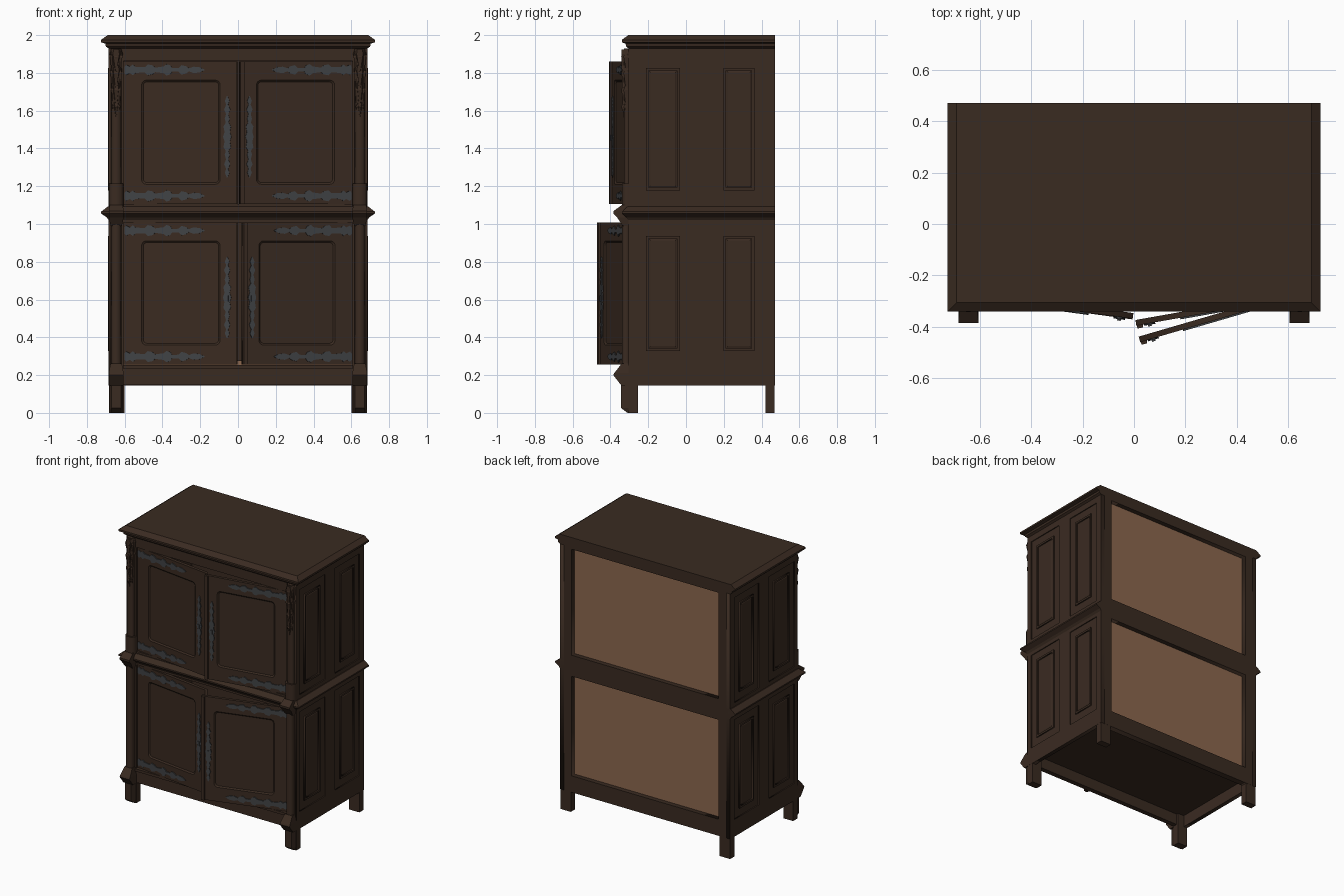
import bpy, bmesh, math
from mathutils import Matrix

if "Cube" in bpy.data.objects:
    bpy.data.objects.remove(bpy.data.objects["Cube"])


def material(name, rgb):
    m = bpy.data.materials.new(name)
    m.diffuse_color = (*rgb, 1)
    m.use_nodes = True
    m.node_tree.nodes["Principled BSDF"].inputs["Base Color"].default_value = m.diffuse_color
    return m


WOOD = material("dark_wood", (0.042, 0.0238, 0.0152))
BACK = material("light_back_wood", (0.262, 0.136, 0.076))
IRON = material("dark_iron", (0.052, 0.055, 0.059))

# Plate frames: (u, v, w) to world, w pointing outward
FRONT = Matrix(((1, 0, 0, 0), (0, 0, -1, 0), (0, 1, 0, 0), (0, 0, 0, 1)))
REAR = Matrix(((1, 0, 0, 0), (0, 0, 1, 0), (0, 1, 0, 0), (0, 0, 0, 1)))
RIGHT = Matrix(((0, 0, 1, 0), (1, 0, 0, 0), (0, 1, 0, 0), (0, 0, 0, 1)))
FLIP = Matrix.Diagonal((-1, 1, 1, 1))
IDENT = Matrix.Identity(4)


def finish(name, bm, mat, M=IDENT):
    bm.transform(M)
    bmesh.ops.remove_doubles(bm, verts=bm.verts, dist=1e-5)
    bmesh.ops.recalc_face_normals(bm, faces=bm.faces)
    me = bpy.data.meshes.new(name)
    bm.to_mesh(me)
    bm.free()
    me.materials.clear()
    me.materials.append(mat)
    ob = bpy.data.objects.new(name, me)
    bpy.context.collection.objects.link(ob)
    return ob


def stack(name, loops, mat=WOOD, M=IDENT):
    """Solid through stacked outlines (points, height)."""
    bm = bmesh.new()
    rings = [[bm.verts.new((u, v, z)) for u, v in pts] for pts, z in loops]
    for r, s in zip(rings, rings[1:]):
        for i in range(len(r)):
            j = (i + 1) % len(r)
            bm.faces.new((r[i], r[j], s[j], s[i]))
    bm.faces.new(rings[0])
    bm.faces.new(rings[-1])
    return finish(name, bm, mat, M)


def rect(u0, u1, v0, v1, r=0.0):
    if not r:
        return [(u0, v0), (u1, v0), (u1, v1), (u0, v1)]
    out = []
    for q, (cu, cv) in enumerate(((u1 - r, v1 - r), (u0 + r, v1 - r), (u0 + r, v0 + r), (u1 - r, v0 + r))):
        for k in range(5):
            a = math.pi / 2 * (q + k / 4)
            out.append((cu + r * math.cos(a), cv + r * math.sin(a)))
    return out


def inset(u0, u1, v0, v1, d):
    return (u0 + d, u1 - d, v0 + d, v1 - d)


def loft(name, rects, mat=WOOD, M=IDENT):
    """Solid through stacked rectangles (x0, x1, y0, y1, z)."""
    return stack(name, [(rect(*r[:4]), r[4]) for r in rects], mat, M)


def box(name, x0, x1, y0, y1, z0, z1, mat=WOOD, M=IDENT):
    return loft(name, [(x0, x1, y0, y1, z0), (x0, x1, y0, y1, z1)], mat, M)


def plate(name, loops, w0, w1, mat=WOOD, M=IDENT):
    """Flat plate from outlines; inner outlines become holes."""
    cu = bpy.data.curves.new(name, 'CURVE')
    cu.dimensions, cu.fill_mode, cu.extrude = '2D', 'BOTH', (w1 - w0) / 2
    for pts in loops:
        sp = cu.splines.new('POLY')
        sp.points.add(len(pts) - 1)
        for p, (u, v) in zip(sp.points, pts):
            p.co = (u, v, 0, 1)
        sp.use_cyclic_u = True
    ob = bpy.data.objects.new(name, cu)
    bpy.context.collection.objects.link(ob)
    me = bpy.data.meshes.new_from_object(ob.evaluated_get(bpy.context.evaluated_depsgraph_get()))
    bm = bmesh.new()
    bm.from_mesh(me)
    bpy.data.objects.remove(ob)
    bpy.data.curves.remove(cu)
    bpy.data.meshes.remove(me)
    return finish(name, bm, mat, M @ Matrix.Translation((0, 0, (w0 + w1) / 2)))


# Cornice and middle moulding, pointed in profile, flush at the back
def moulding(name, steps):
    loft(name, [(-h, h, f, 0.47, z) for h, f, z in steps])


moulding("cornice", [(0.685, -0.305, 1.93), (0.70, -0.317, 1.94), (0.702, -0.32, 1.955),
                     (0.725, -0.34, 1.962), (0.725, -0.34, 1.975), (0.69, -0.305, 2.0)])
moulding("middle_moulding", [(0.685, -0.305, 1.02), (0.695, -0.315, 1.035), (0.725, -0.34, 1.055),
                             (0.725, -0.34, 1.065), (0.69, -0.31, 1.092)])

# Interior floor and inner back, front rails
box("floor", -0.655, 0.655, -0.27, 0.44, 0.23, 0.25)
box("inner_back", -0.655, 0.655, 0.405, 0.415, 0.275, 1.93)
box("bottom_rail", -0.61, 0.61, -0.305, -0.27, 0.15, 0.235)
box("bottom_rail_lip", -0.61, 0.61, -0.315, -0.26, 0.235, 0.254)
box("middle_rail", -0.61, 0.61, -0.305, -0.25, 1.008, 1.106)
box("top_rail", -0.61, 0.61, -0.305, -0.25, 1.862, 1.94)

# Back frame with two light panels
plate("back_frame", [rect(-0.656, 0.656, 0.145, 1.935), rect(-0.592, 0.592, 0.265, 0.99),
                     rect(-0.592, 0.592, 1.143, 1.915)], 0.425, 0.47, WOOD, REAR)
for label, z0, z1 in (("lower", 0.25, 1.005), ("upper", 1.125, 1.93)):
    box(label + "_back_panel", -0.61, 0.61, 0.42, 0.436, z0, z1, BACK)

# Sides: frame with four framed panels
OPENINGS = [(y0, y1, z0, z1) for y0, y1 in ((-0.27, 0.025), (0.14, 0.42))
            for z0, z1 in ((0.27, 0.995), (1.12, 1.885))]
for M, S, side in ((RIGHT, IDENT, "right"), (FLIP @ RIGHT, FLIP, "left")):
    plate(side + "_side_frame", [rect(-0.305, 0.47, 0.145, 1.935)] + [rect(*o) for o in OPENINGS],
          0.655, 0.685, WOOD, M)
    for o in OPENINGS:
        a = inset(*o, 0.058)
        box(side + "_side_panel", *o, 0.655, 0.678, WOOD, M)
        plate(side + "_panel_moulding", [rect(*a), rect(*inset(*a, 0.014))], 0.675, 0.687, WOOD, M)
        loft(side + "_panel_field", [(*inset(*a, 0.014), 0.676), (*inset(*a, 0.024), 0.682)], WOOD, M)

    # Feet and corner posts with faceted pilasters
    box(side + "_rear_foot", 0.60, 0.684, 0.42, 0.469, 0, 0.16, WOOD, S)
    box(side + "_front_foot", 0.605, 0.684, -0.305, -0.255, 0, 0.16, WOOD, S)
    box(side + "_front_post", 0.605, 0.67, -0.304, -0.255, 0.15, 1.94, WOOD, S)
    for label, f, z0, z1, w in (("lower", -0.34, 0.2, 1.02, 0.03), ("upper", -0.328, 1.08, 1.93, 0.03)):
        c = 0.645
        plate(side + "_" + label + "_pilaster",
              [[(c - w, -0.30), (c - w * 0.6, f), (c + w * 0.6, f), (c + w, -0.30)]], z0, z1, WOOD, S)
    stack(side + "_foot_facet", [([(0.606, -0.30), (0.62, f), (0.67, f), (0.683, -0.30)], z)
                                 for f, z in ((-0.31, 0), (-0.343, 0.025), (-0.343, 0.16))], WOOD, S)
    # Pointed blocks on the post
    loft(side + "_base_block", [(0.605, 0.684, -0.343, -0.27, 0.146), (0.605, 0.684, -0.385, -0.27, 0.2),
                                (0.605, 0.684, -0.38, -0.27, 0.21), (0.615, 0.675, -0.34, -0.27, 0.262)], WOOD, S)
    loft(side + "_middle_block", [(0.615, 0.675, -0.335, -0.27, 0.99), (0.605, 0.684, -0.365, -0.27, 1.035),
                                  (0.605, 0.684, -0.385, -0.27, 1.055), (0.605, 0.684, -0.385, -0.27, 1.068),
                                  (0.61, 0.68, -0.34, -0.27, 1.10)], WOOD, S)
    plate(side + "_post_plinth", [[(0.605, -0.29), (0.605, -0.315), (0.62, -0.34), (0.67, -0.34),
                                   (0.684, -0.315), (0.684, -0.29)]], 1.09, 1.215, WOOD, S)
    # Carved hanging ornament: tiers of tapering leaves
    for i, (z0, z1, w) in enumerate(((1.565, 1.66, 0.022), (1.61, 1.75, 0.029),
                                     (1.70, 1.84, 0.034), (1.80, 1.925, 0.038))):
        f = -0.332 - 0.003 * i
        stack(side + "_carved_tier", [([(0.645 + a * w * k, y) for a, y in
                                       ((-1, -0.295), (-0.9, -0.31), (-0.45, f), (0.45, f), (0.9, -0.31), (1, -0.295))], z)
                                      for z, k in ((z0, 0.1), (z1 - 0.025, 1), (z1, 0.75))], WOOD, S)
        for dx in (-0.65, 0, 0.65):
            x = 0.645 + dx * w
            d = 0.012 if dx else 0.0
            loft(side + "_carved_leaf", [(x - 0.002, x + 0.002, -0.33 + d, -0.29, z0 + 0.02),
                                         (x - 0.008, x + 0.008, -0.343 + d, -0.29, z1 - 0.04),
                                         (x - 0.004, x + 0.004, -0.33 + d, -0.29, z1 - 0.01)], WOOD, S)

# Iron outlines: (distance along, half width)
STRAP = [(0, .016), (.01, .027), (.03, .017), (.045, .028), (.06, .016), (.11, .014), (.125, .029), (.15, .024),
         (.165, .012), (.21, .018), (.225, .030), (.245, .024), (.255, .009), (.29, .010), (.305, .025),
         (.33, .019), (.345, .008), (.37, .017), (.40, .014), (.428, .002)]
LOCK = [(0, .002), (.025, .012), (.045, .005), (.07, .016), (.095, .006), (.12, .013), (.14, .007), (.16, .020),
        (.19, .014), (.215, .022), (.24, .014), (.27, .020), (.29, .007), (.31, .013), (.335, .006),
        (.36, .016), (.385, .005), (.405, .012), (.43, .002)]


def mirrored(prof, u, v, upright=False):
    pts = [(t, h) for t, h in prof] + [(t, -h) for t, h in reversed(prof)]
    return [(u + h, v + t) if upright else (u + t, v + h) for t, h in pts]


# Doors, each standing ajar on its outer edge
W = 0.605


def door(name, S, angle, z0, z1):
    M = S @ Matrix.Translation((-0.605, -0.29, 0)) @ Matrix.Rotation(-angle, 4, 'Z') @ FRONT
    hole = (0.092, 0.518, z0 + 0.10, z1 - 0.095)
    plate(name + "_frame", [rect(0, W, z0, z1), rect(*hole, 0.028)], -0.022, 0, WOOD, M)
    # Sunk panel with a sloped rim
    stack(name + "_panel", [(rect(*inset(*hole, d), r), w) for d, r, w in
                            ((0, .028, -.02), (0, .028, 0), (.003, .026, 0), (.012, .02, -.008))], WOOD, M)
    if S is FLIP:
        loft(name + "_closing_strip", [(W - 0.028, W, z0, z1, -0.005), (W - 0.025, W - 0.003, z0, z1, 0.012)], WOOD, M)
    for z in (z0 + 0.042, z1 - 0.044):
        plate(name + "_strap_hinge", [mirrored(STRAP, 0.004, z)], -0.001, 0.006, IRON, M)
    plate(name + "_lock_plate", [mirrored(LOCK, 0.553, z0 + 0.14, True)], -0.001, 0.006, IRON, M)
    box(name + "_key_knob", 0.546, 0.56, z0 + 0.335, z0 + 0.365, 0.0, 0.012, IRON, M)


door("upper_left_door", IDENT, 0.13, 1.107, 1.86)
door("upper_right_door", FLIP, 0.175, 1.107, 1.86)
door("lower_left_door", IDENT, 0.135, 0.256, 1.009)
door("lower_right_door", FLIP, 0.284, 0.256, 1.009)
